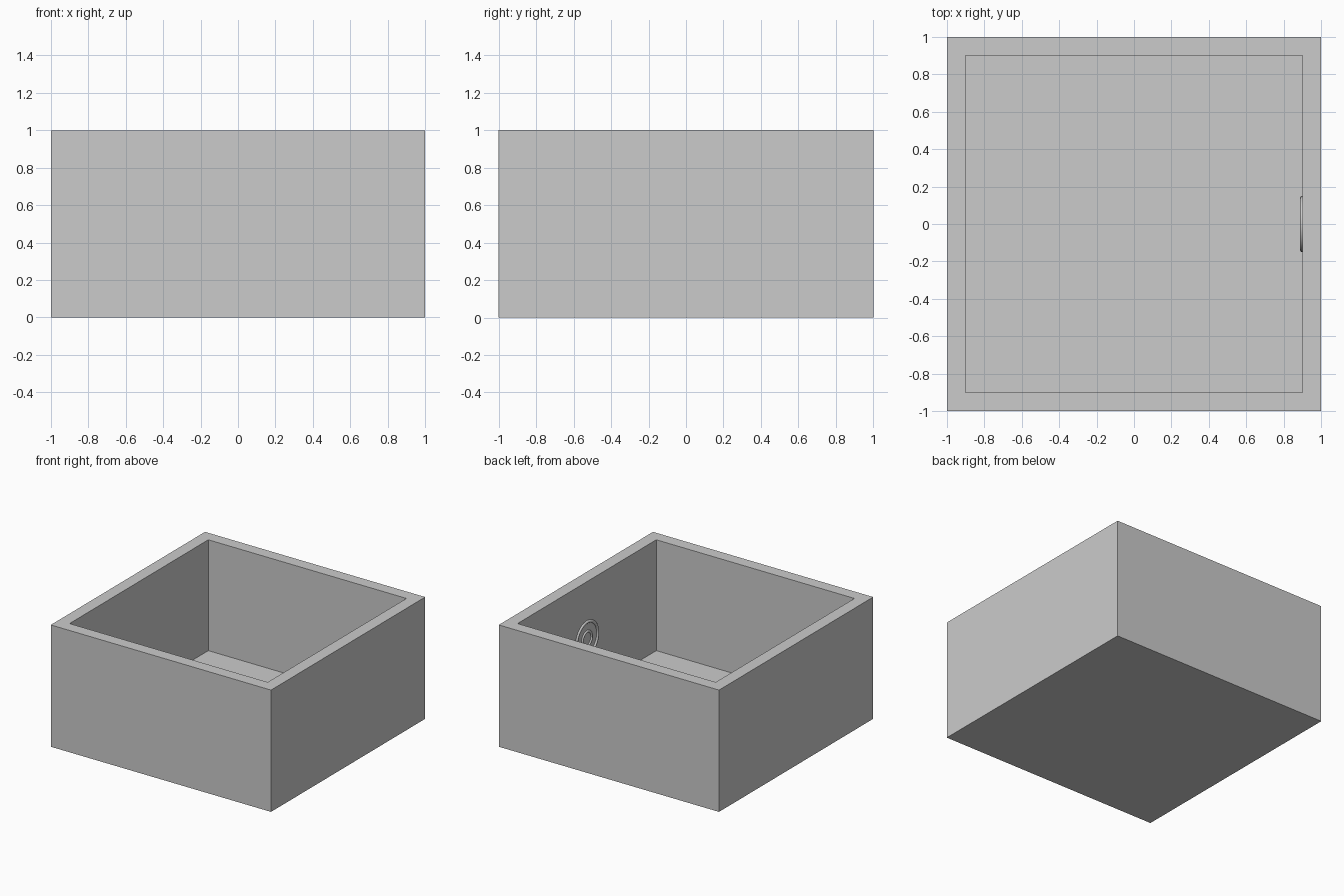
import bpy, bmesh, math
from mathutils import Matrix

if "Cube" in bpy.data.objects:
    bpy.data.objects.remove(bpy.data.objects["Cube"])

FLOOR = 0.09   # floor thickness
INNER = 0.9    # half width of the cavity


def finish(bm, name):
    bmesh.ops.recalc_face_normals(bm, faces=bm.faces)
    mesh = bpy.data.meshes.new(name)
    bm.to_mesh(mesh)
    bm.free()
    obj = bpy.data.objects.new(name, mesh)
    bpy.context.collection.objects.link(obj)
    return obj


# Open basin: cube with its top inset and pushed down
bm = bmesh.new()
bmesh.ops.create_cube(bm, size=1, matrix=Matrix.Translation((0, 0, 0.5)) @ Matrix.Diagonal((2, 2, 1, 1)))
bm.normal_update()
top = max(bm.faces, key=lambda f: f.calc_center_median().z)
bmesh.ops.inset_region(bm, faces=[top], thickness=1 - INNER, use_even_offset=True)
walls = bmesh.ops.extrude_discrete_faces(bm, faces=[top])
bmesh.ops.translate(bm, verts=walls["faces"][0].verts, vec=(0, 0, FLOOR - 1))
finish(bm, "basin")


# Rounded rings of the wall jet, facing -x on the right inner wall
def ring(name, radius, tube, steps=48, sides=12):
    bm = bmesh.new()
    loop = [bm.verts.new((INNER + tube * math.sin(a), radius + tube * math.cos(a), 0))
            for a in (2 * math.pi * i / sides for i in range(sides))]
    edges = [bm.edges.new((loop[i], loop[(i + 1) % sides])) for i in range(sides)]
    bmesh.ops.spin(bm, geom=loop + edges, cent=(INNER, 0, 0), axis=(1, 0, 0),
                   angle=2 * math.pi, steps=steps, use_merge=True)
    bmesh.ops.remove_doubles(bm, verts=bm.verts, dist=1e-5)
    for f in bm.faces:
        f.smooth = True
    obj = finish(bm, name)
    obj.location.z = 0.53
    return obj


ring("jet_outer_ring", 0.138, 0.012)
ring("jet_inner_ring", 0.06, 0.01)
